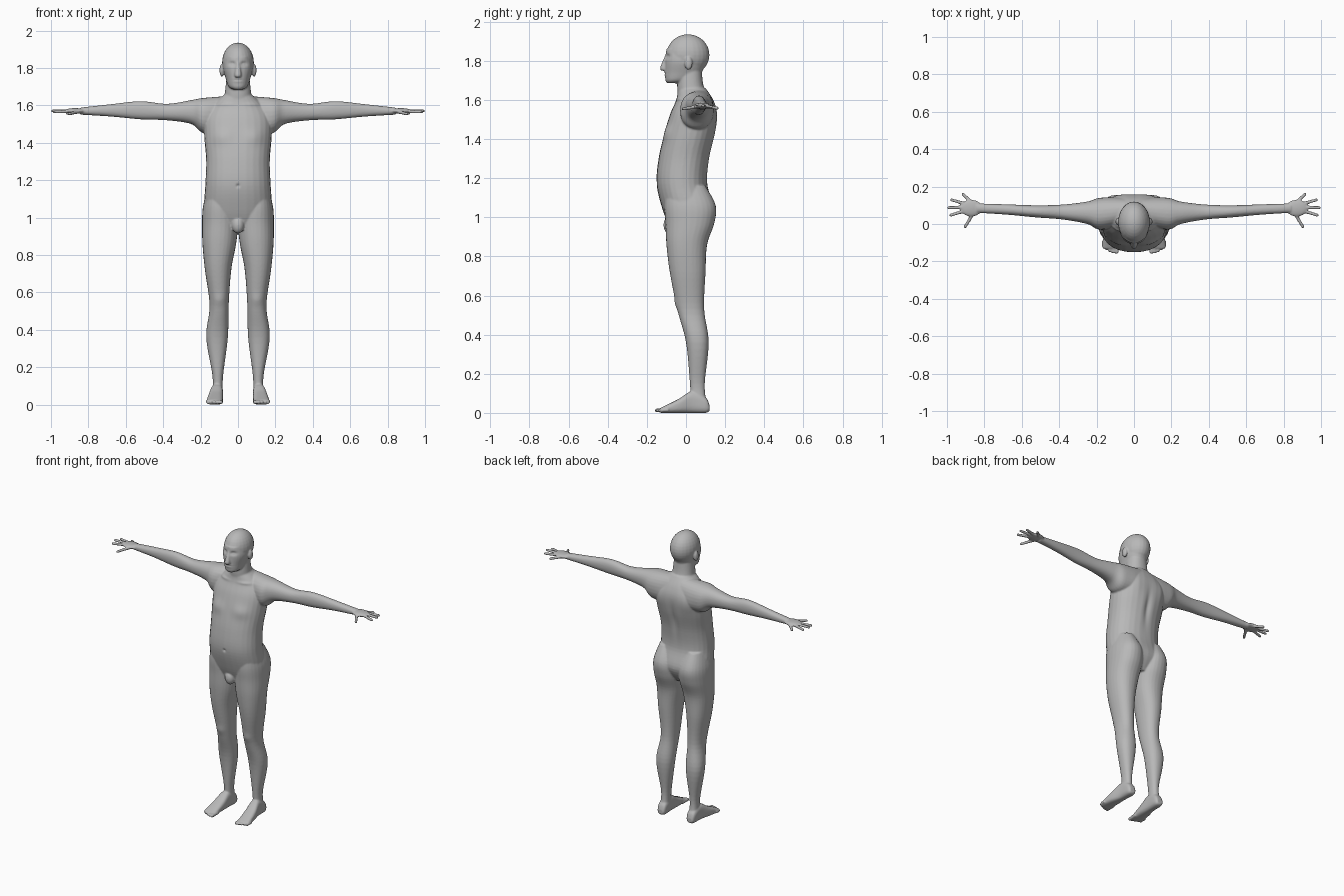
import bpy, bmesh, math
from mathutils import Matrix, Vector

cube = bpy.data.objects.get("Cube")
if cube:
    bpy.data.objects.remove(cube, do_unlink=True)

skin = bpy.data.materials.new("plain grey")
skin.use_nodes = True
grey = (.48, .48, .48, 1)
skin.diffuse_color = grey
skin.node_tree.nodes["Principled BSDF"].inputs["Base Color"].default_value = grey

bm = bmesh.new()


def spline(rows, steps=6):
    """Smooth in-between rows that pass through every given row."""
    rows = [Vector(row) for row in rows]
    padded = [rows[0]] + rows + [rows[-1]]
    result = []
    for before, start, end, after in zip(padded, padded[1:], padded[2:], padded[3:]):
        leaving, arriving = (end - before) / 2, (after - start) / 2
        for step in range(steps):
            t = step / steps
            ease = t * t * (3 - 2 * t)
            result.append(start.lerp(end, ease)
                          + leaving * t * (1 - t) ** 2 - arriving * t * t * (1 - t))
    return result + [rows[-1]]


def squircle(low, high, wave, power):
    """Point between two limits, following a slightly squared-off wave."""
    swing = math.copysign(abs(wave) ** power, wave)
    return (low + high + (high - low) * swing) / 2


def loft(axis, rows, sides_of_body=(1, -1), power=.9, segments=28):
    """Skin rounded sections; a row is (position, low, high, low, high)."""
    place = {"x": lambda along, a, b: (along, a, b),
             "y": lambda along, a, b: (a, along, b),
             "z": lambda along, a, b: (a, b, along)}[axis]
    angles = [math.tau * k / segments for k in range(segments)]
    for side in sides_of_body:
        rings = []
        for along, left, right, front, back in spline(rows):
            ring = []
            for angle in angles:
                x, y, z = place(along,
                                squircle(left, right, math.cos(angle), power),
                                squircle(front, back, math.sin(angle), power))
                ring.append(bm.verts.new((x * side, y, z)))
            rings.append(ring)
        for lower, upper in zip(rings, rings[1:]):
            for k in range(segments):
                bm.faces.new((lower[k - 1], lower[k], upper[k], upper[k - 1]))
        bm.faces.new(rings[0])
        bm.faces.new(rings[-1])


def centred(rows):
    """Upright loft on the middle plane; a row is (z, half width, front, back)."""
    loft("z", [(z, -half, half, front, back) for z, half, front, back in rows],
         sides_of_body=(1,))


def blob(centre, radii):
    """Ellipsoid, repeated on the other side when off the middle plane."""
    for side in ((1, -1) if centre[0] else (1,)):
        spot = Vector(centre)
        spot.x *= side
        bmesh.ops.create_uvsphere(bm, u_segments=24, v_segments=16, radius=1,
                                  matrix=Matrix.LocRotScale(spot, None, Vector(radii)))


def digit(start, tip, radius):
    """Tapered finger or toe with a rounded end, on both sides."""
    narrow = radius * .8
    for side in (1, -1):
        a, b = (Vector((p[0] * side, p[1], p[2])) for p in (start, tip))
        direction = (b - a).normalized()
        b -= direction * narrow
        turn = direction.to_track_quat("Z", "Y")
        bmesh.ops.create_cone(bm, cap_ends=True, segments=16, radius1=radius,
                              radius2=narrow, depth=(b - a).length,
                              matrix=Matrix.LocRotScale((a + b) / 2, turn, None))
        bmesh.ops.create_uvsphere(bm, u_segments=16, v_segments=10, radius=narrow,
                                  matrix=Matrix.Translation(b))


# Torso and groin
centred([(.94, .14, -.08, .09), (1.04, .18, -.12, .14), (1.17, .175, -.15, .11),
         (1.3, .17, -.14, .12), (1.43, .18, -.11, .15), (1.53, .18, -.08, .16),
         (1.6, .14, -.05, .14), (1.66, .07, -.04, .1)])
blob((0, -.085, .96), (.033, .03, .045))

# Neck, skull, face and nose
centred([(1.6, .08, -.04, .12), (1.67, .07, -.045, .09), (1.76, .06, -.04, .08)])
blob((0, .01, 1.83), (.085, .11, .105))
centred([(1.685, .025, -.095, -.03), (1.7, .05, -.105, .03), (1.74, .065, -.107, .08),
         (1.8, .08, -.107, .1), (1.86, .07, -.1, .1)])
centred([(1.75, .014, -.125, -.09), (1.765, .018, -.132, -.09), (1.83, .009, -.106, -.09)])

# Ears
blob((.086, .013, 1.787), (.013, .02, .034))

# Arms, from the shoulder to the wrist
loft("x", [(.05, 0, .14, 1.46, 1.65), (.18, -.03, .14, 1.45, 1.64),
           (.25, 0, .12, 1.5, 1.628), (.38, .024, .104, 1.52, 1.608),
           (.52, .035, .1, 1.525, 1.622), (.68, .05, .105, 1.54, 1.606),
           (.84, .06, .11, 1.55, 1.588)])

# Palms, with fingers fanned out from the wrist
blob((.87, .085, 1.57), (.06, .045, .015))
for degrees, length in ((-59, .13), (-17, .155), (-1, .16), (16, .15), (43, .11)):
    across, sideways = math.cos(math.radians(degrees)), math.sin(math.radians(degrees))
    digit((.84, .09, 1.57),
          (.84 + length * across, .09 + length * sideways, 1.57 - .02 * abs(sideways)),
          .0105)

# Legs, from the ankle to the hip
loft("z", [(.05, .08, .14, .025, .105), (.15, .08, .136, .02, .096),
           (.36, .054, .17, 0, .116), (.53, .05, .152, -.045, .093),
           (.72, .036, .177, -.083, .1), (.86, .01, .19, -.1, .108),
           (.97, 0, .192, -.105, .145), (1.06, .01, .187, -.11, .152),
           (1.16, .05, .16, -.1, .1)])

# Feet and toes
loft("y", [(.12, .09, .13, .01, .04), (.1, .08, .14, 0, .08), (.03, .08, .145, 0, .11),
           (-.04, .08, .16, 0, .07), (-.13, .085, .17, 0, .026)], power=.7)
for toe in range(5):
    x = .092 + .018 * toe
    digit((x, -.09, .016), (x, -.16 + .002 * toe ** 2, .012), .013 - .001 * toe)

# Fuse everything into one continuous skin
bmesh.ops.recalc_face_normals(bm, faces=bm.faces[:])
mesh = bpy.data.meshes.new("rough body")
bm.to_mesh(mesh)
bm.free()
body = bpy.data.objects.new("body", mesh)
bpy.context.scene.collection.objects.link(body)
fuse = body.modifiers.new("fuse", "REMESH")
fuse.mode = "VOXEL"
fuse.voxel_size = .005
soften = body.modifiers.new("soften", "SMOOTH")
soften.factor = .5
soften.iterations = 4
graph = bpy.context.evaluated_depsgraph_get()
fused = bpy.data.meshes.new_from_object(body.evaluated_get(graph))
body.modifiers.clear()
body.data = fused
bpy.data.meshes.remove(mesh)

# Anatomy pressed in or raised: centre, width, height, depth
details = [
    ((.033, -.1, 1.822), .018, .011, -.011),   # eye sockets
    ((.033, -.09, 1.82), .01, .006, .005),     # eyes
    ((0, -.108, 1.735), .024, .012, .005),     # lips
    ((0, -.11, 1.735), .024, .003, -.007),     # mouth
    ((.09, -.05, 1.605), .05, .009, .005),     # collar bones
    ((.085, -.09, 1.43), .05, .04, .009),      # chest
    ((0, -.15, 1.17), .009, .009, -.008),      # navel
    ((0, .14, 1.35), .02, .15, -.012),         # spine
    ((.1, .15, 1.5), .045, .07, .006),         # shoulder blades
    ((.1, -.055, .56), .028, .03, .005),       # knees
]
normals = [v.normal.copy() for v in fused.vertices]
for v, normal in zip(fused.vertices, normals):
    push = 0
    for (x, y, z), width, height, depth in details:
        across, up = (abs(v.co.x) - x) / width, (v.co.z - z) / height
        if abs(across) < 3 and abs(up) < 3:
            inward = (v.co.y - y) / max(width, .03)
            push += depth * math.exp(-across ** 2 - up ** 2 - inward ** 2)
    v.co += normal * push

# Smooth grey finish
fused.materials.clear()
fused.materials.append(skin)
for face in fused.polygons:
    face.material_index = 0
    face.use_smooth = True
